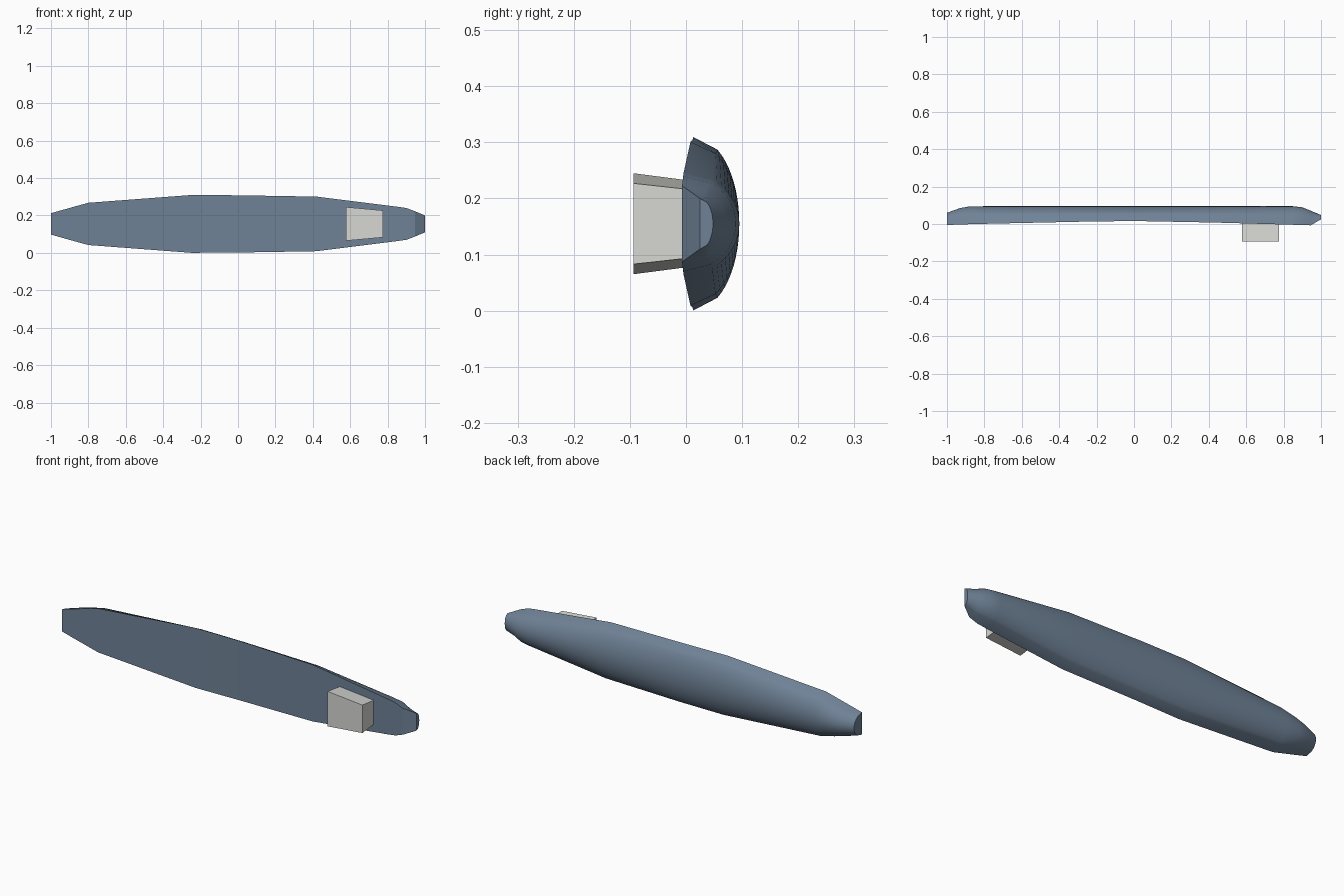
import bpy, bmesh, math

cube = bpy.data.objects.get("Cube")
if cube:
    bpy.data.objects.remove(cube, do_unlink=True)

MID_Z = 0.155


def material(name, rgb):
    m = bpy.data.materials.new(name)
    m.use_nodes = True
    m.diffuse_color = (*rgb, 1)
    bsdf = next(n for n in m.node_tree.nodes if n.type == 'BSDF_PRINCIPLED')
    bsdf.inputs["Base Color"].default_value = (*rgb, 1)
    return m


def loft(name, rings, mat):
    """Skin a row of equal closed rings and cap both ends."""
    bm = bmesh.new()
    loops = [[bm.verts.new(p) for p in ring] for ring in rings]
    for a, b in zip(loops, loops[1:]):
        for i in range(len(a)):
            j = (i + 1) % len(a)
            bm.faces.new((a[i], a[j], b[j], b[i]))
    bm.faces.new(loops[0])
    bm.faces.new(loops[-1])
    bmesh.ops.recalc_face_normals(bm, faces=bm.faces)
    mesh = bpy.data.meshes.new(name)
    bm.to_mesh(mesh)
    bm.free()
    mesh.materials.append(mat)
    obj = bpy.data.objects.new(name, mesh)
    bpy.context.collection.objects.link(obj)
    return obj


def hull_ring(x, half, front, back, segments=20):
    """Flat front edge with a rounded back and straight shoulders."""
    angles = [0] + [31 + 118 * i / segments for i in range(segments + 1)] + [180]
    return [(x, front + (back - front) * math.sin(math.radians(a)),
             MID_Z + half * math.cos(math.radians(a))) for a in angles]


slate = material("slate blue", (0.159, 0.223, 0.305))
pale = material("pale grey", (0.68, 0.68, 0.655))

# Long body: x, half height, front y, back y
stations = [
    (-1.0, 0.057, -0.005, 0.06),
    (-0.93, 0.077, -0.003, 0.085),
    (-0.88, 0.091, -0.001, 0.094),
    (-0.8, 0.113, 0.001, 0.095),
    (-0.25, 0.1545, 0.013, 0.095),
    (0.0, 0.153, 0.016, 0.095),
    (0.42, 0.146, 0.008, 0.095),
    (0.85, 0.092, -0.004, 0.095),
    (0.9, 0.085, -0.005, 0.089),
    (0.945, 0.068, -0.007, 0.071),
    (1.0, 0.045, 0.025, 0.048),
]
body = loft("body", [hull_ring(*s) for s in stations], slate)
bpy.ops.object.select_all(action='DESELECT')
body.select_set(True)
bpy.context.view_layer.objects.active = body
bpy.ops.object.shade_smooth_by_angle(angle=math.radians(25))


# Tapered block on the front
def block_ring(x, outer, inner):
    return [(x, y, MID_Z + side * h)
            for y, h, side in ((-0.094, outer, -1), (-0.094, outer, 1),
                               (0.006, inner, 1), (0.006, inner, -1))]


loft("front_block", [block_ring(0.577, 0.09, 0.077),
                     block_ring(0.775, 0.072, 0.061)], pale)
